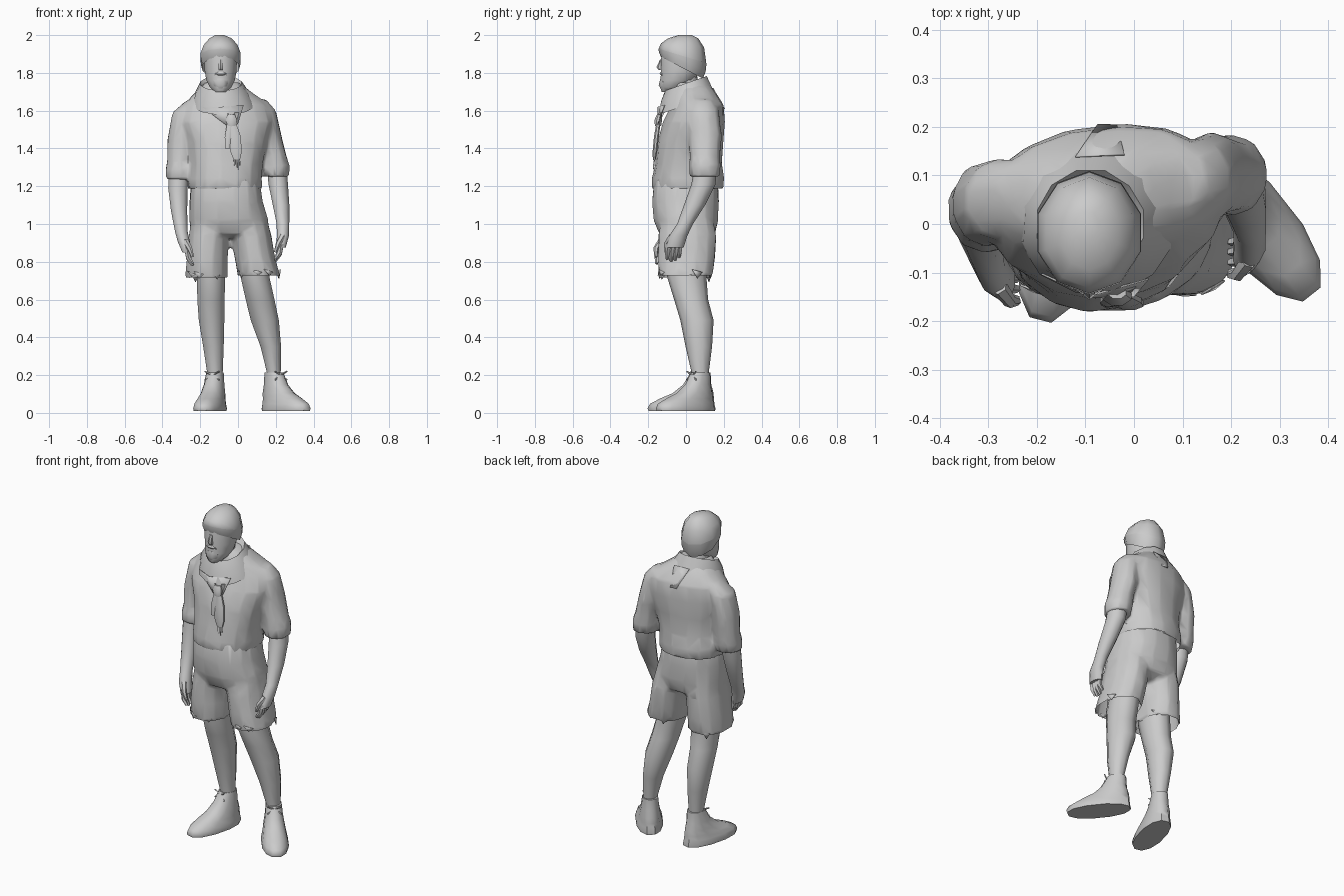
import bpy, bmesh, math, random
from mathutils import Vector

random.seed(4)


def loft(name, rings, n=12, rot=0.0, power=1.0, caps=(True, True), jitter=0.0):
    """Skin stacked ellipses: (x, y, z, rx, ry[, slope of z along y]), listed top to bottom."""
    bm = bmesh.new()
    rows = []
    c, s = math.cos(rot), math.sin(rot)
    for r in rings:
        x, y, z, rx, ry = r[:5]
        slope = r[5] if len(r) > 5 else 0
        row = []
        for i in range(n):
            a = 2 * math.pi * (i + 0.5) / n
            ca, sa = math.cos(a), math.sin(a)
            u = math.copysign(abs(ca) ** power, ca) * rx
            v = math.copysign(abs(sa) ** power, sa) * ry
            dx, dy = u * c - v * s, u * s + v * c
            f = 1 + random.uniform(-jitter, jitter)
            row.append(bm.verts.new((x + dx * f, y + dy * f, z + slope * dy)))
        rows.append(row)
    for a, b in zip(rows, rows[1:]):
        for i in range(n):
            j = (i + 1) % n
            bm.faces.new((a[i], b[i], b[j], a[j]))
    if caps[0]:
        bm.faces.new(rows[0])
    if caps[1]:
        bm.faces.new(rows[-1][::-1])
    return finish(name, bm)


def plate(name, pts, thick=0.004):
    """Thin polygon of cloth."""
    bm = bmesh.new()
    bm.faces.new([bm.verts.new(p) for p in pts])
    ob = finish(name, bm)
    ob.modifiers.new("thickness", 'SOLIDIFY').thickness = thick
    return ob


def tube(name, pts, radii, n=6):
    """Tapered tube along a path."""
    bm = bmesh.new()
    pts = [Vector(p) for p in pts]
    rows = []
    for k, p in enumerate(pts):
        d = (pts[min(k + 1, len(pts) - 1)] - pts[max(k - 1, 0)]).normalized()
        u = d.cross(Vector((0.3, 1, 0.1))).normalized()
        v = d.cross(u)
        rows.append([bm.verts.new(p + radii[k] * (u * math.cos(2 * math.pi * i / n) + v * math.sin(2 * math.pi * i / n)))
                     for i in range(n)])
    for a, b in zip(rows, rows[1:]):
        for i in range(n):
            bm.faces.new((a[i], a[(i + 1) % n], b[(i + 1) % n], b[i]))
    bm.faces.new(rows[0])
    bm.faces.new(rows[-1])
    return finish(name, bm)


def finish(name, bm):
    bmesh.ops.recalc_face_normals(bm, faces=bm.faces)
    me = bpy.data.meshes.new(name)
    bm.to_mesh(me)
    bm.free()
    ob = bpy.data.objects.new(name, me)
    bpy.context.collection.objects.link(ob)
    return ob


def weld(name, parts, open_below):
    """Fuse closed lofts into one low-poly garment, then open its hem."""
    bm = bmesh.new()
    for p in parts:
        bm.from_mesh(p.data)
        bpy.data.objects.remove(p)
    ob = finish(name, bm)
    rm = ob.modifiers.new("fuse", 'REMESH')
    rm.mode, rm.voxel_size = 'VOXEL', .011
    sm = ob.modifiers.new("soften", 'SMOOTH')
    sm.factor, sm.iterations = .5, 5
    ob.modifiers.new("reduce", 'DECIMATE').ratio = .06
    me = bpy.data.meshes.new_from_object(ob.evaluated_get(bpy.context.evaluated_depsgraph_get()))
    ob.modifiers.clear()
    ob.data = me
    me.name = name
    bm = bmesh.new()
    bm.from_mesh(me)
    hem = [f for f in bm.faces if f.normal.z < -.7 and f.calc_center_median().z < open_below]
    bmesh.ops.delete(bm, geom=hem, context='FACES')
    bm.to_mesh(me)
    bm.free()
    return ob


# Head, neck and knit cap
HX = -0.092
loft("neck", [(HX, -0.01, 1.78, .062, .07), (HX, 0.01, 1.6, .075, .08)], 10)
loft("head", [(HX, -.02, 1.94, .085, .105), (HX, -.025, 1.88, .09, .11), (HX, -.03, 1.81, .087, .105),
              (HX, -.045, 1.76, .078, .094), (HX, -.07, 1.725, .06, .07), (HX, -.085, 1.7, .035, .045)], 12)
loft("cap", [(HX - .005, -.005, 2.0, .025, .035), (HX, -.015, 1.983, .062, .08), (HX, -.018, 1.945, .094, .114, -.1),
             (HX, -.018, 1.895, .111, .125, -.3), (HX, -.018, 1.87, .109, .122, -.4)], 10, caps=(True, False))
loft("cap_band", [(HX, -.018, 1.89, .112, .127, -.3), (HX, -.02, 1.86, .11, .124, -.42),
                  (HX, -.022, 1.828, .1, .112, -.52)], 10, caps=(False, False))
loft("nose", [(HX, -.13, 1.87, .01, .008), (HX, -.138, 1.83, .014, .018), (HX, -.132, 1.814, .014, .012)], 6)
loft("moustache", [(HX, -.122, 1.806, .022, .014), (HX, -.124, 1.795, .034, .017), (HX, -.12, 1.782, .036, .01)], 8)
loft("beard", [(HX, -.108, 1.77, .045, .03), (HX, -.117, 1.735, .04, .03), (HX, -.11, 1.71, .022, .022)], 8)

# Jacket: body turned slightly to one side, fused with rolled sleeves
body = loft("body", [(-.085, .03, 1.75, .09, .085), (-.075, .045, 1.69, .16, .115), (-.06, .062, 1.63, .23, .135),
                     (-.06, .042, 1.54, .25, .16), (-.06, .022, 1.43, .215, .172), (-.065, .014, 1.32, .195, .177),
                     (-.072, .012, 1.24, .197, .191), (-.07, .01, 1.185, .197, .189)],
            16, rot=.12, power=.88, jitter=.012)
sleeve_l = loft("sleeve", [(-.23, .065, 1.65, .05, .06), (-.275, .05, 1.59, .075, .085), (-.302, .042, 1.45, .075, .088),
                           (-.305, .035, 1.33, .072, .082), (-.304, .028, 1.29, .082, .088),
                           (-.305, .02, 1.235, .078, .08)], 10, jitter=.02)
sleeve_r = loft("sleeve", [(.1, .085, 1.66, .05, .06), (.132, .09, 1.6, .072, .085), (.158, .1, 1.47, .074, .09),
                           (.187, .1, 1.36, .073, .082), (.197, .1, 1.31, .081, .085),
                           (.202, .098, 1.25, .073, .08)], 10, jitter=.02)
weld("jacket", [body, sleeve_l, sleeve_r], 1.22)

# Shorts: hips and two wide legs fused, open at the hems
hips = loft("hips", [(-.068, .0, 1.24, .182, .172), (-.063, -.003, 1.12, .195, .178), (-.05, .0, 1.02, .212, .172),
                     (-.045, .005, .95, .205, .15), (-.045, .005, .925, .12, .09)], 16, power=.85, jitter=.012)
short_l = loft("leg", [(-.15, .002, 1.04, .095, .14), (-.155, .003, .94, .107, .155), (-.163, .0, .82, .11, .15),
                       (-.168, -.003, .715, .115, .146)], 12, power=.9, jitter=.02)
short_r = loft("leg", [(.05, .005, 1.04, .1, .14), (.068, .008, .94, .11, .155), (.09, .004, .82, .11, .152),
                       (.11, -.003, .725, .115, .146)], 12, power=.9, jitter=.02)
weld("shorts", [hips, short_l, short_r], .76)

# Torn triangular tatters along the hems
for cx, zc in ((-.168, .74), (.11, .75)):
    for a in (35, 110, 215, 262, 300):
        t = math.radians(a + random.uniform(-12, 12))
        c, s = math.cos(t), math.sin(t)
        px, py, h = cx + .112 * c, .143 * s - .003, random.uniform(.02, .05)
        plate("hem_tatter", [(px + s * .03, py - c * .03, zc + .01), (px - s * .025, py + c * .03, zc - .005),
                             (px + c * .004, py + s * .004, zc - h)])

# Bare forearms and hands
ARMS = {
    "left": [(-.312, .02, 1.3, .055, .057), (-.318, .005, 1.19, .054, .055), (-.312, -.03, 1.07, .045, .046),
             (-.3, -.075, .96, .035, .04), (-.288, -.1, .91, .034, .045), (-.27, -.115, .85, .026, .045)],
    "right": [(.205, .105, 1.3, .055, .06), (.213, .092, 1.21, .054, .064), (.228, .045, 1.1, .046, .056),
              (.238, -.005, 1.0, .035, .042), (.238, -.04, .94, .034, .048), (.228, -.06, .875, .026, .047)]}
for side, rings in ARMS.items():
    loft(side + "_forearm", rings, 10)
    x, y, z = rings[-1][:3]
    inward = 1 if side == "left" else -1
    for i in range(4):
        fy = y - .032 + i * .021
        drop = (.06, .07, .065, .05)[i]
        tube(f"{side}_finger", [(x, fy, z + .02), (x + inward * .008, fy - .006, z - drop * .5),
                                (x + inward * .03, fy - .008, z - drop)], [.015, .013, .008], 5)
    tube(f"{side}_thumb", [(x - inward * .008, y - .015, z + .06), (x + inward * .015, y - .045, z + .02),
                           (x + inward * .03, y - .045, z - .025)], [.018, .014, .008], 6)

# Bare legs and boots
Z = (.95, .72, .6, .49, .35, .21, .1)
CY = (.0, .004, .027, .058, .068, .075, .074)
RY = (.1, .104, .09, .088, .07, .045, .04)
LEG = {"left": ((-.145, -.143, -.143, -.14, -.13, -.122, -.122), (.08, .078, .076, .071, .057, .043, .04), (-.25, -.97)),
       "right": ((.05, .09, .117, .142, .174, .19, .19), (.085, .08, .08, .078, .057, .038, .036), (.62, -.785))}
for side, (cx, rx, d) in LEG.items():
    loft(side + "_leg", list(zip(cx, CY, Z, rx, RY)), 10)
    ax, ay = cx[5], .077
    shape = [(.0, .215, .053, .045), (.018, .15, .075, .052), (.04, .105, .11, .06), (.075, .075, .148, .066),
             (.1, .048, .176, .073), (.104, .024, .185, .078), (.102, .01, .182, .076)]
    loft(side + "_boot", [(ax + o * d[0], ay + o * d[1], z, l, w) for o, z, l, w in shape],
         12, rot=math.atan2(d[1], d[0]), power=.9)
    # Lace bow at the ankle
    kx, ky = ax + .052 * d[0], ay + .052 * d[1]
    for q in (-1, 1):
        for dz in (.02, -.025):
            tip = (kx - q * d[1] * .04 + d[0] * .01, ky + q * d[0] * .04 + d[1] * .01, .2 + dz)
            tube(side + "_lace", [(kx, ky, .2), tip], [.006, .004], 4)

# Neck scarf: draped ring, front triangle, knot, fringed tails and back point
loft("scarf_wrap", [(HX, .0, 1.72, .085, .085, .35), (HX + .003, .0, 1.745, .112, .112, .35),
                    (HX + .008, .0, 1.695, .145, .135, .32), (HX + .015, .005, 1.63, .165, .155, .34)],
     12, caps=(False, False), jitter=.025)
plate("scarf_front", [(-.19, -.105, 1.62), (HX, -.15, 1.62), (.03, -.115, 1.63), (.0, -.15, 1.53), (-.045, -.155, 1.51)])
loft("scarf_knot", [(-.035, -.14, 1.58, .02, .015), (-.035, -.147, 1.55, .032, .022), (-.033, -.148, 1.52, .024, .018)], 8)
loft("scarf_tail", [(-.03, -.145, 1.54, .02, .012), (-.018, -.157, 1.46, .036, .014),
                    (-.01, -.165, 1.38, .032, .013), (-.006, -.168, 1.34, .018, .008)], 8)
loft("scarf_tail", [(-.04, -.145, 1.54, .018, .012), (-.05, -.158, 1.46, .022, .013), (-.055, -.164, 1.4, .014, .008)], 8)
for i in range(4):
    x = -.022 + i * .01
    tube("scarf_fringe", [(x, -.165, 1.36), (x + .003, -.172, 1.31 - .01 * (i % 3))], [.003, .002], 4)
plate("scarf_back_point", [(-.12, .14, 1.72), (-.02, .145, 1.72), (-.035, .205, 1.61), (-.075, .206, 1.61)])

# Smooth shading with crisp edges
bpy.ops.object.select_all(action='SELECT')
bpy.context.view_layer.objects.active = bpy.data.objects["jacket"]
bpy.ops.object.shade_smooth_by_angle(angle=math.radians(50))
